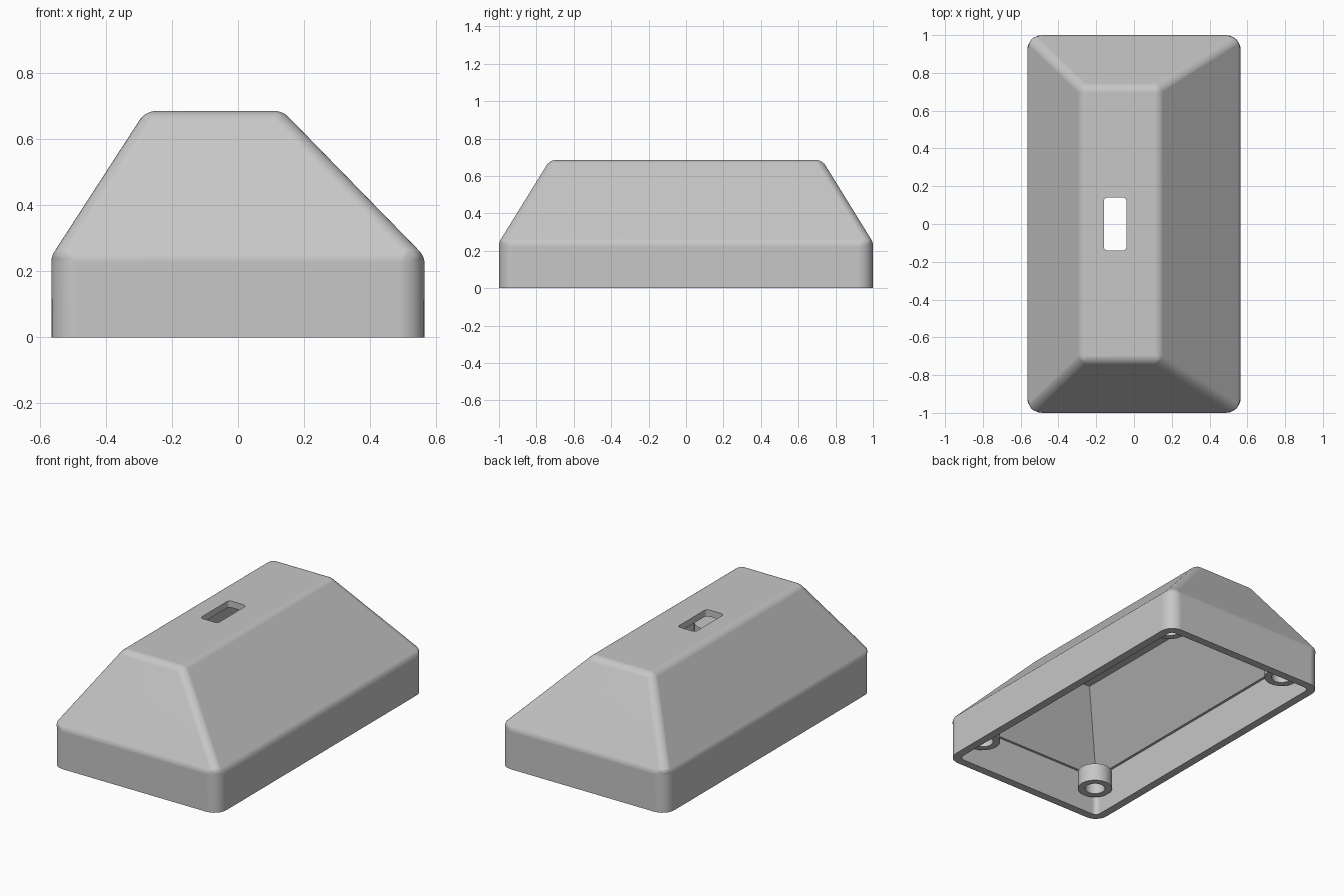
import bpy, bmesh, math

if "Cube" in bpy.data.objects:
    bpy.data.objects.remove(bpy.data.objects["Cube"])

grey = bpy.data.materials.new("plain grey")
grey.use_nodes = True
colour = (0.57, 0.57, 0.57, 1)
grey.diffuse_color = colour
grey.node_tree.nodes["Principled BSDF"].inputs["Base Color"].default_value = colour


def loft(name, rings, corner=0.0, slope=0.0):
    """Stack rectangles (z, x0, x1, half_y); round the plumb corners and the other edges."""
    bm = bmesh.new()
    rows = [[bm.verts.new(p) for p in ((x0, -y, z), (x1, -y, z), (x1, y, z), (x0, y, z))]
            for z, x0, x1, y in rings]
    bm.faces.new(rows[0][::-1])
    bm.faces.new(rows[-1])
    for low, high in zip(rows, rows[1:]):
        for i in range(4):
            j = (i + 1) % 4
            bm.faces.new((low[i], low[j], high[j], high[i]))
    bm.normal_update()
    if corner:
        weight = bm.edges.layers.float.new("bevel_weight_edge")
        base = rings[0][0]
        for e in bm.edges:
            a, b = (v.co for v in e.verts)
            plumb = (a.xy - b.xy).length < 0.001
            if plumb:
                e[weight] = 1
            elif max(a.z, b.z) > base:
                e[weight] = slope / corner * math.tan(e.calc_face_angle() / 2)
    mesh = bpy.data.meshes.new(name)
    bm.to_mesh(mesh)
    bm.free()
    mesh.materials.append(grey)
    ob = bpy.data.objects.new(name, mesh)
    bpy.context.collection.objects.link(ob)
    if corner:
        mod = ob.modifiers.new("round", 'BEVEL')
        mod.limit_method = 'WEIGHT'
        mod.offset_type = 'OFFSET'
        mod.width = corner
        mod.segments = 6
        apply(ob, mod)
    return ob


def activate(ob):
    bpy.ops.object.select_all(action='DESELECT')
    ob.select_set(True)
    bpy.context.view_layer.objects.active = ob


def apply(ob, mod):
    activate(ob)
    bpy.ops.object.modifier_apply(modifier=mod.name)


def cut(ob, cutter):
    mod = ob.modifiers.new("cut", 'BOOLEAN')
    mod.operation = 'DIFFERENCE'
    mod.solver = 'EXACT'
    mod.object = cutter
    apply(ob, mod)
    bpy.data.objects.remove(cutter)


def smooth(ob):
    """Smooth the rounded edges while the large faces stay flat."""
    activate(ob)
    bpy.ops.object.shade_smooth_by_angle(angle=math.radians(30))
    mod = ob.modifiers.new("flat faces", 'WEIGHTED_NORMAL')
    mod.keep_sharp = True


def cylinder(name, x, y, z0, z1, radius):
    bpy.ops.mesh.primitive_cylinder_add(vertices=40, radius=radius, depth=z1 - z0,
                                        location=(x, y, (z0 + z1) / 2))
    ob = bpy.context.object
    ob.name = name
    ob.data.materials.append(grey)
    return ob


# Lopsided hipped cover with rounded edges
cover = loft("cover_shell", [(0, -0.565, 0.565, 1), (0.245, -0.565, 0.565, 1),
                             (0.685, -0.28, 0.135, 0.728)], 0.08, 0.055)

# Straight-walled lower cavity, then a tapered cavity that follows the roof above a ledge
cut(cover, loft("lower_cavity", [(-0.1, -0.515, 0.515, 0.95),
                                 (0.245, -0.515, 0.515, 0.95)], 0.03))
cut(cover, loft("upper_cavity", [(0.235, -0.506, 0.494, 0.941),
                                 (0.645, -0.247, 0.104, 0.693)]))

# Rounded slot through the flat top
cut(cover, loft("slot_cutter", [(0.5, -0.16, -0.04, 0.14),
                                (0.8, -0.16, -0.04, 0.14)], 0.02))
smooth(cover)

# Hollow screw posts in the four inside corners
for side, x in (("left", 0.42), ("right", -0.42)):
    for end, y in (("front", -0.85), ("back", 0.82)):
        post = cylinder(f"{end}_{side}_screw_post", x, y, 0.1, 0.21, 0.098)
        cut(post, cylinder("post_hole", x, y, 0, 0.19, 0.057))
        smooth(post)
